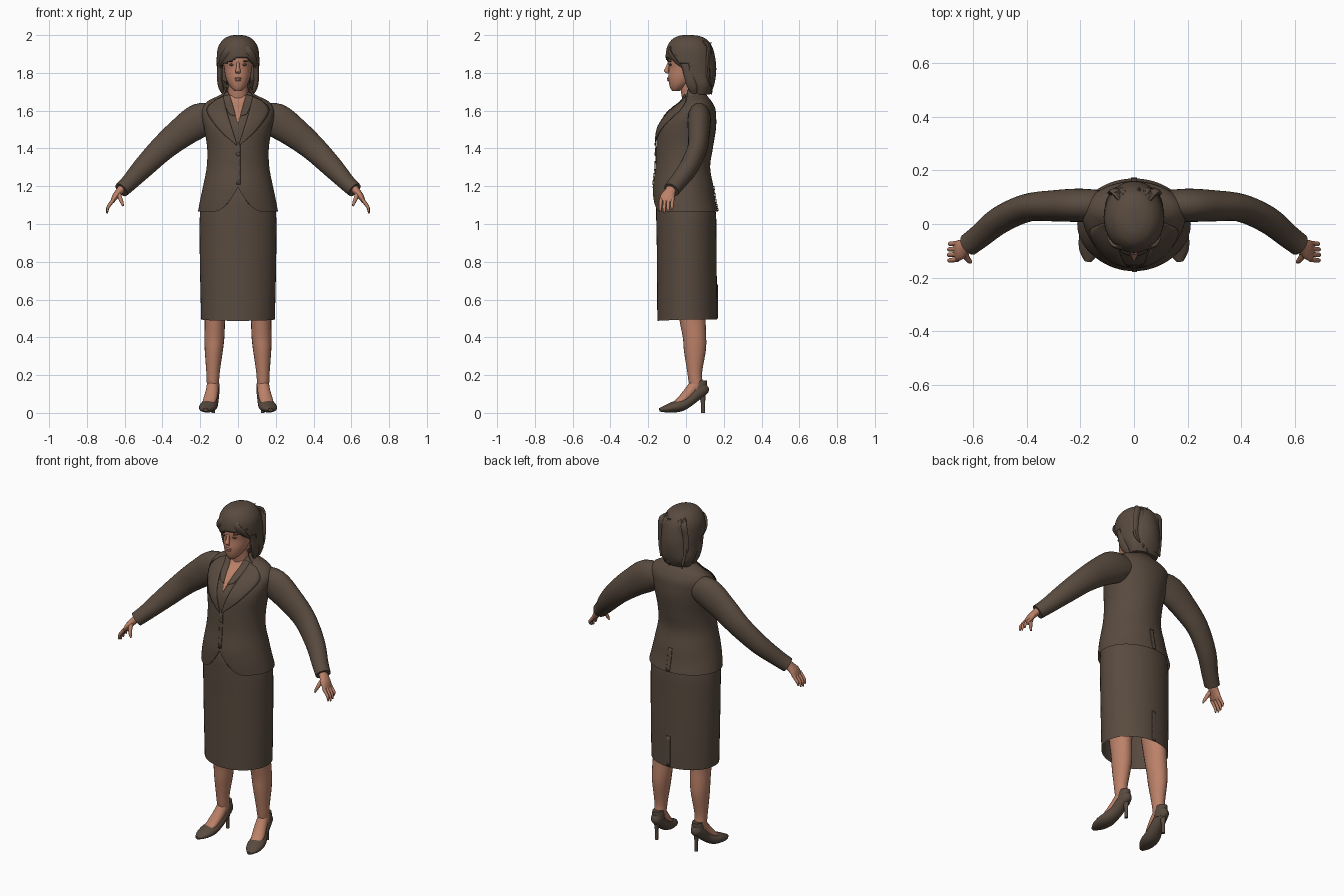
import bpy, bmesh, math
from mathutils import Vector
from mathutils.bvhtree import BVHTree

cube = bpy.data.objects.get("Cube")
if cube:
    bpy.data.objects.remove(cube)


def material(name, color):
    mat = bpy.data.materials.new(name)
    mat.use_nodes = True
    mat.diffuse_color = color
    mat.node_tree.nodes["Principled BSDF"].inputs["Base Color"].default_value = color
    return mat


BROWN = material("brown cloth and hair", (0.1, 0.07, 0.05, 1))
SKIN = material("warm skin", (0.5, 0.22, 0.14, 1))


def finish(bm, name, mat, thickness=0.0, angle=50):
    """Turn a bmesh into a smooth shaded object."""
    bmesh.ops.recalc_face_normals(bm, faces=bm.faces)
    mesh = bpy.data.meshes.new(name)
    bm.to_mesh(mesh)
    bm.free()
    mesh.materials.append(mat)
    mesh.shade_smooth()
    mesh.set_sharp_from_angle(angle=math.radians(angle))
    obj = bpy.data.objects.new(name, mesh)
    bpy.context.collection.objects.link(obj)
    if thickness:
        mod = obj.modifiers.new("thickness", "SOLIDIFY")
        mod.thickness, mod.offset = thickness, 1
    return obj


def spline(rows, steps):
    """Catmull-Rom interpolation of rows of numbers."""
    out = []
    for i in range(len(rows) - 1):
        quad = [rows[max(i - 1, 0)], rows[i], rows[i + 1], rows[min(i + 2, len(rows) - 1)]]
        for k in range(steps):
            t = k / steps
            out.append([b + t / 2 * (c - a + t * (2*a - 5*b + 4*c - d + t * (3*(b - c) + d - a)))
                        for a, b, c, d in zip(*quad)])
    return out + [list(rows[-1])]


def loft(rows, side=1, ref=None, sides=28, steps=4, caps=True):
    """Skin elliptical rings (x, y, z, radius, radius); level unless ref is given."""
    bm = bmesh.new()
    path = spline(rows, steps)
    points = [Vector((side * r[0], r[1], r[2])) for r in path]
    rings = []
    for i, row in enumerate(path):
        u, v = Vector((1, 0, 0)), Vector((0, 1, 0))
        if ref:
            t = (points[min(i + 1, len(path) - 1)] - points[max(i - 1, 0)]).normalized()
            u = t.cross(Vector(ref)).normalized()
            v = t.cross(u)
        ring = []
        for k in range(sides):
            a = math.tau * k / sides
            ring.append(bm.verts.new(points[i] + u * row[3] * math.cos(a) + v * row[4] * math.sin(a)))
        rings.append(ring)
    for low, high in zip(rings, rings[1:]):
        for k in range(sides):
            n = (k + 1) % sides
            bm.faces.new((low[k], low[n], high[n], high[k]))
    if caps:
        bm.faces.new(rings[0])
        bm.faces.new(rings[-1])
    return bm


def drape(name, inner, outer, surface, mat, lift, side=1, front=True):
    """Lay a thin strip between two (x, z) lines onto a garment."""
    tree = BVHTree.FromPolygons([v.co for v in surface.data.vertices],
                                [p.vertices for p in surface.data.polygons])
    way = 1 if front else -1
    bm = bmesh.new()
    grid = []
    for a, b in zip(spline(inner, 5), spline(outer, 5)):
        line = []
        for k in range(7):
            x, z = (p + (q - p) * k / 6 for p, q in zip(a, b))
            hit = tree.ray_cast(Vector((side * x, -way, z)), Vector((0, way, 0)))[0]
            y = hit.y if hit else 0.05
            line.append(bm.verts.new((side * x, y - way * lift, z)))
        grid.append(line)
    for r, s in zip(grid, grid[1:]):
        for k in range(6):
            bm.faces.new((r[k], r[k + 1], s[k + 1], s[k]))
    return finish(bm, name, mat, 0.003)


# Jacket body, with the front hem cut away in a curve
bm = loft([(0, 0, 1.065, .212, .17), (0, -.01, 1.13, .2, .165), (0, -.015, 1.2, .185, .16),
           (0, -.017, 1.3, .166, .145), (0, -.008, 1.4, .163, .15), (0, .004, 1.5, .178, .154),
           (0, .02, 1.56, .19, .14), (0, .04, 1.61, .19, .115), (0, .055, 1.65, .16, .08),
           (0, .05, 1.68, .1, .06), (0, .045, 1.7, .06, .05)], sides=64, steps=6, caps=False)
for v in bm.verts:
    if v.co.y < 0 and v.co.z < 1.2:
        v.co.z = max(v.co.z, 1.065 + .13 * max(0, 1 - abs(v.co.x) / .13) ** 2)
bmesh.ops.dissolve_degenerate(bm, dist=1e-5, edges=bm.edges)
jacket = finish(bm, "jacket", BROWN)

# Skirt, open at the hem, with a back vent
bm = loft([(0, .006, .495, .195, .158), (0, .005, .7, .2, .158), (0, .003, .9, .203, .158),
           (0, 0, 1.06, .201, .158), (0, -.01, 1.15, .18, .145), (0, -.01, 1.25, .15, .12)],
          sides=48, caps=False)
for v in bm.verts:
    if v.co.z < .5 and v.co.y < 0:
        v.co.z -= .05 * abs(v.co.y)
skirt = finish(bm, "skirt", BROWN)
drape("skirt_vent", [(-.012, .5), (-.012, .68)], [(.012, .5), (.012, .68)],
      skirt, BROWN, .002, front=False)
drape("jacket_back_vent", [(-.012, 1.07), (-.012, 1.2)], [(.012, 1.07), (.012, 1.2)],
      jacket, BROWN, .002, front=False)

# Neckline, front closing and button
drape("neckline_skin", [(-.045, 1.68), (-.022, 1.6), (0, 1.53)], [(.045, 1.68), (.022, 1.6), (0, 1.53)],
      jacket, SKIN, .002)
drape("front_closing", [(-.008, 1.21), (-.008, 1.43)], [(.012, 1.21), (.012, 1.43)], jacket, BROWN, .002)
bm = bmesh.new()
bmesh.ops.create_uvsphere(bm, u_segments=12, v_segments=8, radius=.011)
for v in bm.verts:
    v.co = (v.co.x, v.co.y * .5 - .162, v.co.z + 1.37)
finish(bm, "button", BROWN)

# Neck and collar stand
finish(loft([(0, .04, 1.62, .06, .05), (0, .027, 1.69, .053, .052), (0, .02, 1.78, .05, .055)]),
       "neck", SKIN)
bm = loft([(0, .04, 1.665, .095, .066), (0, .038, 1.7, .072, .064), (0, .04, 1.72, .064, .06)], caps=False)
bmesh.ops.delete(bm, geom=[f for f in bm.faces if f.calc_center_median().y < .01], context="FACES")
finish(bm, "collar_stand", BROWN, .006)

# Head with a rounded face
finish(loft([(0, -.055, 1.703, .018, .018), (0, -.045, 1.72, .036, .038), (0, -.03, 1.745, .053, .06),
             (0, -.012, 1.78, .066, .082), (0, .005, 1.825, .074, .096), (0, .01, 1.87, .08, .104),
             (0, .015, 1.93, .075, .095), (0, .015, 1.97, .04, .05)], steps=5), "head", SKIN)
finish(loft([(0, -.088, 1.858, .007, .008), (0, -.098, 1.83, .009, .01), (0, -.104, 1.81, .014, .013),
             (0, -.094, 1.796, .011, .006)], sides=14), "nose", SKIN)
for part, z, width in (("upper_lip", 1.771, .024), ("lower_lip", 1.762, .02)):
    bm = bmesh.new()
    bmesh.ops.create_uvsphere(bm, u_segments=14, v_segments=8, radius=1)
    for v in bm.verts:
        v.co = (v.co.x * width, v.co.y * .009 - .092 + abs(v.co.x) * .008, v.co.z * .006 + z)
    finish(bm, part, SKIN)

# Hair shell with the face left open
bm = loft([(0, .08, 1.69, .08, .045), (0, .075, 1.74, .1, .07), (0, .04, 1.81, .106, .115),
           (0, .025, 1.87, .108, .126), (0, .02, 1.93, .102, .117), (0, .018, 1.97, .078, .092),
           (0, .015, 1.99, .045, .055), (0, .01, 1.996, .01, .012)], sides=48, steps=6)


def over_face(c):
    fringe = 1.865 + .02 * math.cos((c.x - .02) * 30)
    return c.y < .012 and c.z < fringe


bmesh.ops.delete(bm, geom=[f for f in bm.faces if over_face(f.calc_center_median())], context="FACES")
finish(bm, "hair", BROWN, .005)

# Loose strands at the back and crown
for i, x in enumerate((-.075, -.045, -.015, .02, .05, .08)):
    drop = .02 * (i % 3)
    finish(loft([(x * .5, .06, 1.965, .006, .006), (x * .9, .118, 1.945, .02, .012),
                 (x, .14 - abs(x) * .3, 1.87, .024, .012), (x, .14 - abs(x) * .3, 1.78, .02, .012),
                 (x * .9, .135, 1.685 + drop, .003, .003)], ref=(0, 1, 0), sides=8),
           f"back_strand_{i + 1}", BROWN, angle=40)
    finish(loft([(x * .6, .07, 1.96, .012, .008), (x * .8, .115, 1.955, .01, .006),
                 (x, .145 - abs(x) * .4, 1.96 - drop, .002, .002)], ref=(0, 0, 1), sides=6),
           f"crown_tuft_{i + 1}", BROWN, angle=40)

# Everything that comes in pairs
for side, word in ((1, "left"), (-1, "right")):

    def pair(name, rows, mat, ref=None, sides=20):
        return finish(loft(rows, side, ref, sides), f"{word}_{name}", mat)

    # Face and hair sides
    for part, z, wide, tall, mat in (("eye", 1.843, .014, .006, BROWN), ("brow", 1.862, .022, .004, BROWN)):
        bm = bmesh.new()
        bmesh.ops.create_uvsphere(bm, u_segments=12, v_segments=8, radius=1)
        for v in bm.verts:
            v.co = (v.co.x * wide + side * .033, v.co.y * .006 - .083 + abs(v.co.x) * .002, v.co.z * tall + z)
        finish(bm, f"{word}_{part}", mat)
    pair("side_lock", [(.085, -.03, 1.9, .014, .03), (.094, .0, 1.84, .015, .026),
                       (.097, .022, 1.77, .014, .03), (.09, .035, 1.72, .013, .026),
                       (.075, .045, 1.68, .004, .008)], BROWN)
    pair("fringe_lock", [(.015, -.06, 1.955, .01, .008), (.05, -.086, 1.915, .024, .01),
                         (.08, -.06, 1.87, .02, .01), (.095, -.02, 1.83, .004, .004)], BROWN, (0, 1, 0), 10)

    # Lapel and shirt collar
    drape(f"{word}_lapel", [(.078, 1.675), (.06, 1.6), (.03, 1.5), (.004, 1.42)],
          [(.12, 1.655), (.165, 1.6), (.1, 1.5), (.006, 1.415)], jacket, BROWN, .006, side)
    drape(f"{word}_shirt_collar", [(.045, 1.685), (.025, 1.62), (.012, 1.57)],
          [(.08, 1.675), (.065, 1.62), (.045, 1.58)], jacket, BROWN, .005, side)

    # Sleeve
    pair("sleeve", [(.11, .07, 1.57, .065, .055), (.2, .07, 1.55, .09, .062), (.3, .068, 1.483, .08, .058),
                    (.4, .06, 1.4, .068, .052), (.5, .015, 1.3, .057, .05), (.575, -.045, 1.22, .045, .045),
                    (.617, -.077, 1.18, .041, .043)], BROWN, (0, 1, 0), 28)

    # Hand: flat palm, four fingers and a thumb
    pair("palm", [(.605, -.07, 1.2, .022, .025), (.63, -.085, 1.17, .02, .03), (.65, -.097, 1.145, .017, .038),
                  (.665, -.102, 1.118, .01, .038)], SKIN, (0, 1, 0))
    for i, finger in enumerate(("index", "middle", "ring", "little")):
        y = -.132 + .02 * i
        reach = (.9, 1, .93, .75)[i]
        pair(f"{finger}_finger", [(.658, y, 1.13, .01, .01), (.672 + .006 * reach, y * 1.02, 1.105, .009, .009),
                                  (.675 + .016 * reach, y * 1.03, 1.13 - .05 * reach, .008, .008),
                                  (.675 + .018 * reach, y * 1.03, 1.13 - .074 * reach, .004, .004)],
             SKIN, (0, 1, 0), 10)
    pair("thumb", [(.632, -.1, 1.165, .012, .014), (.625, -.125, 1.14, .011, .012),
                   (.615, -.138, 1.115, .009, .009), (.608, -.143, 1.095, .004, .004)], SKIN, (0, 1, 0), 10)

    # Leg, instep and shoe
    pair("leg", [(.12, .03, .62, .07, .08), (.122, .034, .5, .055, .07), (.125, .045, .4, .053, .062),
                 (.128, .047, .33, .048, .058), (.132, .046, .22, .036, .04), (.133, .05, .17, .033, .037),
                 (.133, .058, .12, .03, .036)], SKIN)
    pair("instep", [(.133, .06, .16, .03, .035), (.138, .02, .112, .034, .03), (.15, -.025, .068, .036, .022),
                    (.158, -.06, .045, .03, .015)], SKIN, (0, 0, 1))
    pair("shoe", [(.13, .112, .145, .012, .02), (.131, .095, .133, .03, .035), (.135, .06, .104, .035, .034),
                  (.14, .02, .068, .038, .031), (.152, -.025, .041, .046, .032), (.16, -.065, .031, .047, .029),
                  (.167, -.105, .022, .037, .02), (.172, -.14, .016, .013, .009)], BROWN, (0, 0, 1))
    pair("shoe_back", [(.131, .068, .1, .033, .036), (.131, .073, .14, .034, .037),
                       (.131, .078, .172, .028, .033)], BROWN)
    pair("shoe_heel", [(.131, .08, .12, .028, .03), (.131, .086, .09, .015, .018), (.131, .09, .05, .009, .011),
                       (.131, .09, 0, .009, .01)], BROWN)
